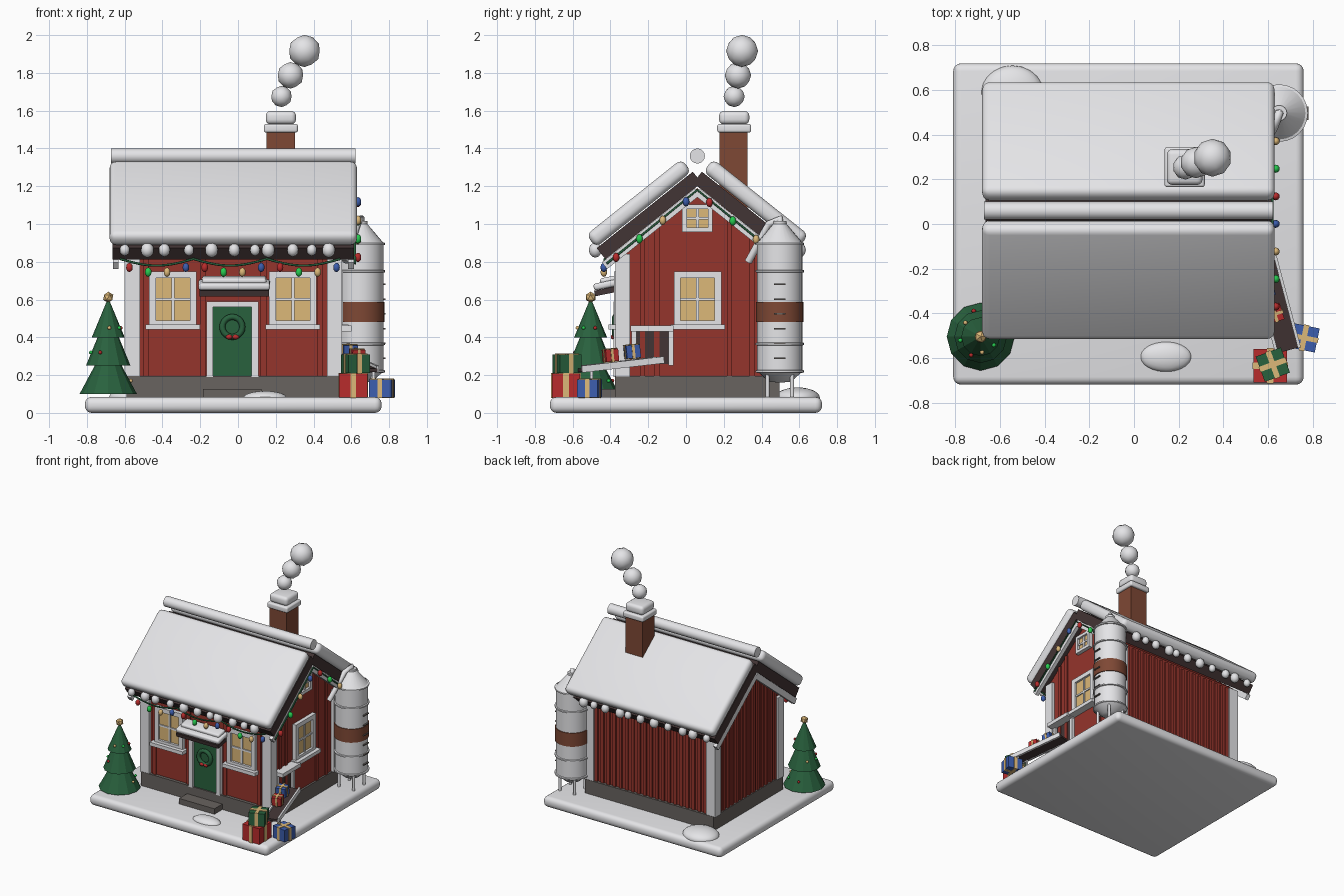
import bpy, bmesh, math
from mathutils import Matrix, Vector, Euler

if "Cube" in bpy.data.objects:
    bpy.data.objects.remove(bpy.data.objects["Cube"])

def material(name, *rgb):
    m = bpy.data.materials.new(name)
    m.use_nodes = True
    m.diffuse_color = (*rgb, 1)
    m.node_tree.nodes["Principled BSDF"].inputs["Base Color"].default_value = (*rgb, 1)
    return m

white = material("snow_white", .78, .78, .8)
barn = material("barn_red", .3, .035, .025)
brown = material("brick_brown", .21, .065, .035)
dark = material("dark_timber", .055, .035, .035)
stone = material("stone_grey", .14, .125, .115)
green = material("pine_green", .022, .12, .048)
gold = material("warm_gold", .72, .48, .19)
blue = material("gift_blue", .045, .11, .42)
red = material("gift_red", .48, .025, .025)
lime = material("bright_green", .02, .6, .08)

def add(name, bm, mat, matrix=Matrix(), smooth=True):
    bmesh.ops.recalc_face_normals(bm, faces=bm.faces)
    me = bpy.data.meshes.new(name)
    bm.to_mesh(me)
    bm.free()
    me.materials.append(mat)
    ob = bpy.data.objects.new(name, me)
    ob.matrix_world = matrix
    bpy.context.collection.objects.link(ob)
    if smooth:
        bpy.ops.object.select_all(action='DESELECT')
        ob.select_set(True)
        bpy.context.view_layer.objects.active = ob
        bpy.ops.object.shade_smooth_by_angle(angle=math.radians(40))
    return ob

def box(name, pos, size, mat, rot=(0, 0, 0), bevel=0, base=Matrix()):
    bm = bmesh.new()
    bmesh.ops.create_cube(bm, size=1)
    bmesh.ops.scale(bm, vec=size, verts=bm.verts)
    if bevel:
        bmesh.ops.bevel(bm, geom=bm.edges[:], offset=bevel, segments=4, profile=.5, affect='EDGES')
    m = base @ Matrix.Translation(pos) @ Euler(rot).to_matrix().to_4x4()
    return add(name, bm, mat, m, bevel > 0)

def ball(name, pos, scale, mat, sub=2):
    bm = bmesh.new()
    bmesh.ops.create_icosphere(bm, subdivisions=sub, radius=1)
    bmesh.ops.scale(bm, vec=scale, verts=bm.verts)
    return add(name, bm, mat, Matrix.Translation(pos))

def lathe(name, pos, profile, mat, sides=24, smooth=True):
    bm = bmesh.new()
    vs = [bm.verts.new((r, 0, z)) for r, z in profile]
    es = [bm.edges.new(p) for p in zip(vs, vs[1:])]
    bmesh.ops.spin(bm, geom=vs + es, axis=(0, 0, 1), cent=(0, 0, 0), angle=math.tau, steps=sides)
    bmesh.ops.remove_doubles(bm, verts=bm.verts, dist=.0005)
    return add(name, bm, mat, Matrix.Translation(pos), smooth)

def tube(name, pts, radius, mat, cyclic=False):
    cu = bpy.data.curves.new(name, 'CURVE')
    cu.dimensions = '3D'
    cu.bevel_depth, cu.bevel_resolution, cu.use_fill_caps = radius, 2, True
    sp = cu.splines.new('POLY')
    sp.points.add(len(pts) - 1)
    for p, co in zip(sp.points, pts):
        p.co = (*co, 1)
    sp.use_cyclic_u = cyclic
    cu.materials.append(mat)
    ob = bpy.data.objects.new(name, cu)
    bpy.context.collection.objects.link(ob)

CX, CY, SLOPE = -.025, .06, math.radians(38.5)
RISE = math.tan(SLOPE)

# Ground, foundation and gabled walls
box("snow_base", (CX, 0, .042), (1.57, 1.44, .084), white, bevel=.035)
box("foundation", (CX, CY, .135), (1.13, .87, .12), stone)
bm = bmesh.new()
gable = [(-.41, .18), (.41, .18), (.41, .86), (0, 1.19), (-.41, .86)]
face = bm.faces.new([bm.verts.new((CX - .55, CY + y, z)) for y, z in gable])
ext = bmesh.ops.extrude_face_region(bm, geom=[face])["geom"]
bmesh.ops.translate(bm, vec=(1.1, 0, 0), verts=[v for v in ext if isinstance(v, bmesh.types.BMVert)])
bm.faces.new([v for v in face.verts]) if not face.is_valid else None
add("walls", bm, barn, smooth=False)
for sx in (-1, 1):
    for sy in (-1, 1):
        box("corner_board", (CX + sx * .535, CY + sy * .395, .515), (.08, .075, .65), white)

# Vertical battens
for i in range(19):
    box("back_batten", (CX - .48 + i * .0533, CY + .413, .515), (.026, .016, .65), barn)
for i in range(14):
    y = -.347 + i * .0533
    top = 1.18 - RISE * abs(y)
    box("left_batten", (CX - .553, CY + y, (.19 + top) / 2), (.016, .026, top - .19), barn)
for y in (-.29, -.215, .17, .29):
    top = 1.18 - RISE * abs(y)
    box("right_batten", (CX + .553, CY + y, (.19 + top) / 2), (.016, .028, top - .19), barn)
for x in (-.46, -.16, .16, .46):
    box("front_batten", (CX + x, CY - .413, .515), (.03, .016, .65), barn)

# Roof boards, bargeboards, snow slabs and eave snow clumps
clumps = (-.6, -.48, -.39, -.26, -.14, -.02, .09, .16, .29, .39, .48)
for s in (-1, 1):
    rot = (-s * SLOPE, 0, 0)
    box("roof_board", (CX, CY + s * .255, 1.045), (1.28, .65, .075), dark, rot)
    box("roof_snow", (CX, CY + s * .31, 1.11), (1.31, .645, .085), white, rot, .034)
    for sx in (-1, 1):
        box("bargeboard", (CX + sx * .623, CY + s * .245, 1.17 - .245 * RISE), (.03, .63, .045), white, rot)
    for i, x in enumerate(clumps):
        r = .027 + .004 * (i * 5 % 3)
        ball("eave_snow", (x, CY + s * .54, .862), (r, r, r * 1.15), white)
bm = bmesh.new()
bmesh.ops.create_cone(bm, cap_ends=True, segments=16, radius1=.04, radius2=.04, depth=1.295)
add("ridge_snow", bm, white, Matrix.Translation((CX, CY, 1.36)) @ Matrix.Rotation(math.pi / 2, 4, 'Y'))

# Chimney and smoke
box("chimney", (.227, .252, 1.28), (.15, .148, .46), brown)
box("chimney_cap", (.227, .255, 1.507), (.18, .18, .045), white, bevel=.012)
box("chimney_snow", (.227, .255, 1.563), (.16, .16, .07), white, bevel=.025)
for p, r in (((.23, .255, 1.675), .056), ((.278, .275, 1.787), .07), ((.352, .297, 1.916), .085)):
    ball("smoke_puff", p, (r, r, r), white)

# Windows: local x across, local -y outward
def window(u, z, w, h, base, out, sill=True):
    def part(n, du, dz, pw, ph, d, mat):
        box("window_" + n, (u + du, -out - d / 2, z + dz), (pw, d, ph), mat, base=base)
    t = .035 if sill else .024
    part("glass", 0, 0, w - t, h - t, .012, gold)
    for s in (-1, 1):
        part("side", s * (w - t) / 2, 0, t, h, .03, white)
        part("rail", 0, s * (h - t) / 2, w, t, .03, white)
    part("mullion", 0, 0, .016, h - t, .02, white)
    part("crossbar", 0, 0, w - t, .014, .02, white)
    if sill:
        part("sill", 0, -h / 2, w + .04, .028, .06, white)

front, side = Matrix(), Matrix.Rotation(math.pi / 2, 4, 'Z')
window(-.345, .602, .25, .295, front, .35)
window(.29, .602, .25, .295, front, .35)
window(.062, .602, .25, .295, side, .525)
window(.06, 1.03, .16, .145, side, .525, False)

# Door, wreath, awning and step
DX = -.03
box("door", (DX, -.355, .375), (.21, .02, .37), green)
for s in (-1, 1):
    box("door_jamb", (DX + s * .12, -.365, .385), (.035, .035, .39), white)
box("door_lintel", (DX, -.365, .575), (.275, .035, .03), white)
ring = [(DX + .053 * math.cos(a * math.tau / 20), -.375, .455 + .053 * math.sin(a * math.tau / 20)) for a in range(20)]
tube("wreath", ring, .016, green, True)
for s in (-1, 1):
    ball("wreath_bow", (DX + s * .018, -.388, .402), (.018, .01, .013), red)
box("awning_board", (-.02, -.42, .645), (.37, .13, .03), dark, (.2, 0, 0))
box("awning_snow", (-.02, -.425, .678), (.38, .13, .036), white, (.2, 0, 0), .014)
box("awning_snow_top", (-.02, -.41, .702), (.34, .09, .036), white, (.2, 0, 0), .014)
box("door_step", (DX, -.42, .105), (.31, .11, .045), stone)

# Silo with bands, rungs, legs and feed pipe
SX, SY = .65, .497
lathe("silo", (SX, SY, 0), [(0, .16), (.06, .165), (.12, .22), (.12, .9), (.035, 1.0), (.035, 1.015), (0, 1.015)], white)
lathe("silo_band", (SX, SY, 0), [(.119, .48), (.126, .48), (.126, .587), (.119, .587)], brown)
for z in (.22, .365, .75, .895):
    lathe("silo_hoop", (SX, SY, z), [(.118, -.008), (.129, -.005), (.129, .005), (.118, .008)], white)
for i in range(6):
    box("silo_rung", (SX + .126, SY, .29 + i * .078), (.012, .06, .008), stone)
for sx in (-1, 1):
    for sy in (-1, 1):
        tube("silo_leg", [(SX + sx * .065, SY + sy * .065, z) for z in (.08, .23)], .011, white)
tube("feed_pipe", [(SX, SY, 1.0), (SX, SY, 1.03), (SX - .02, .44, 1.0), (.57, .33, .8)], .02, white)

# Light strings with bulbs
colours = (red, lime, gold, blue)
def bulb(i, p):
    ball("light_bulb", p, (.018, .018, .025), colours[i % 4])

swag = [(-.625 + i * .0243, -.43, .815 - .035 * abs(math.sin(math.pi * i / 16))) for i in range(49)]
tube("front_light_wire", swag, .006, green)
for i in range(12):
    bulb(i, (-.575 + i * .0997, -.435, .77 - (.025 if i % 4 in (1, 2) else 0)))
tube("gable_light_wire", [(.62, -.42, .79), (.62, CY, 1.18), (.62, .54, .79)], .006, green)
for i in range(8):
    y = -.37 + i * .1235
    bulb(i, (.635, y, 1.165 - RISE * abs(y - CY)))

# Tree
TX, TY = -.687, -.505
for r, z, rt, zt in ((.152, .1, .05, .29), (.118, .25, .04, .44), (.087, .4, .004, .6)):
    lathe("tree_tier", (TX, TY, 0), [(0, z), (r, z), (rt, zt), (0, zt)], green, 12, False)
ball("tree_topper", (TX, TY, .612), (.03, .03, .03), gold, 1)
for i in range(9):
    a, z = i * 2.4, (.17, .32, .45)[i % 3]
    r = (.12, .093, .07)[i % 3]
    ball("tree_ornament", (TX + r * math.cos(a), TY + r * math.sin(a), z), (.01,) * 3, (gold, lime, red)[i // 3])

# Gifts with crossed ribbons
def gift(pos, size, mat, turn=0, tilt=0):
    x, y, z = size
    rot = (tilt, 0, turn)
    box("gift", pos, size, mat, rot)
    box("gift_ribbon", pos, (x * .2, y + .008, z + .008), gold, rot)
    box("gift_ribbon", pos, (x + .008, y * .2, z + .008), gold, rot)

gift((.61, -.635, .145), (.15, .15, .125), red)
gift((.622, -.63, .26), (.12, .12, .1), green, .35)
gift((.762, -.51, .13), (.12, .11, .095), blue, -.2)
gift((.63, -.4, .305), (.07, .07, .065), red, .3, .1)
gift((.59, -.285, .325), (.075, .075, .07), blue, .2, .1)

# Gift chute: hatch, canopy and ramp
box("hatch", (.526, -.175, .35), (.012, .19, .18), dark)
for y in (-.275, -.08):
    box("hatch_jamb", (.535, y, .35), (.03, .025, .2), white)
box("hatch_canopy", (.56, -.18, .447), (.08, .23, .03), white)
start, end = Vector((.575, -.13, .275)), Vector((.69, -.565, .225))
run = end - start
ramp = Matrix.Translation((start + end) / 2) @ run.to_track_quat('Y', 'Z').to_matrix().to_4x4()
box("ramp_belt", (0, 0, 0), (.1, run.length, .018), dark, base=ramp)
for s in (-1, 1):
    box("ramp_rail", (s * .052, 0, .006), (.014, run.length, .036), white, base=ramp)
    box("ramp_leg", (.672 + s * .045, -.5, .155), (.014, .014, .15), white)

# Snow mounds
ball("front_mound", (.143, -.595, .08), (.115, .068, .036), white, 3)
ball("back_mound", (-.545, .59, .08), (.14, .12, .055), white, 3)
